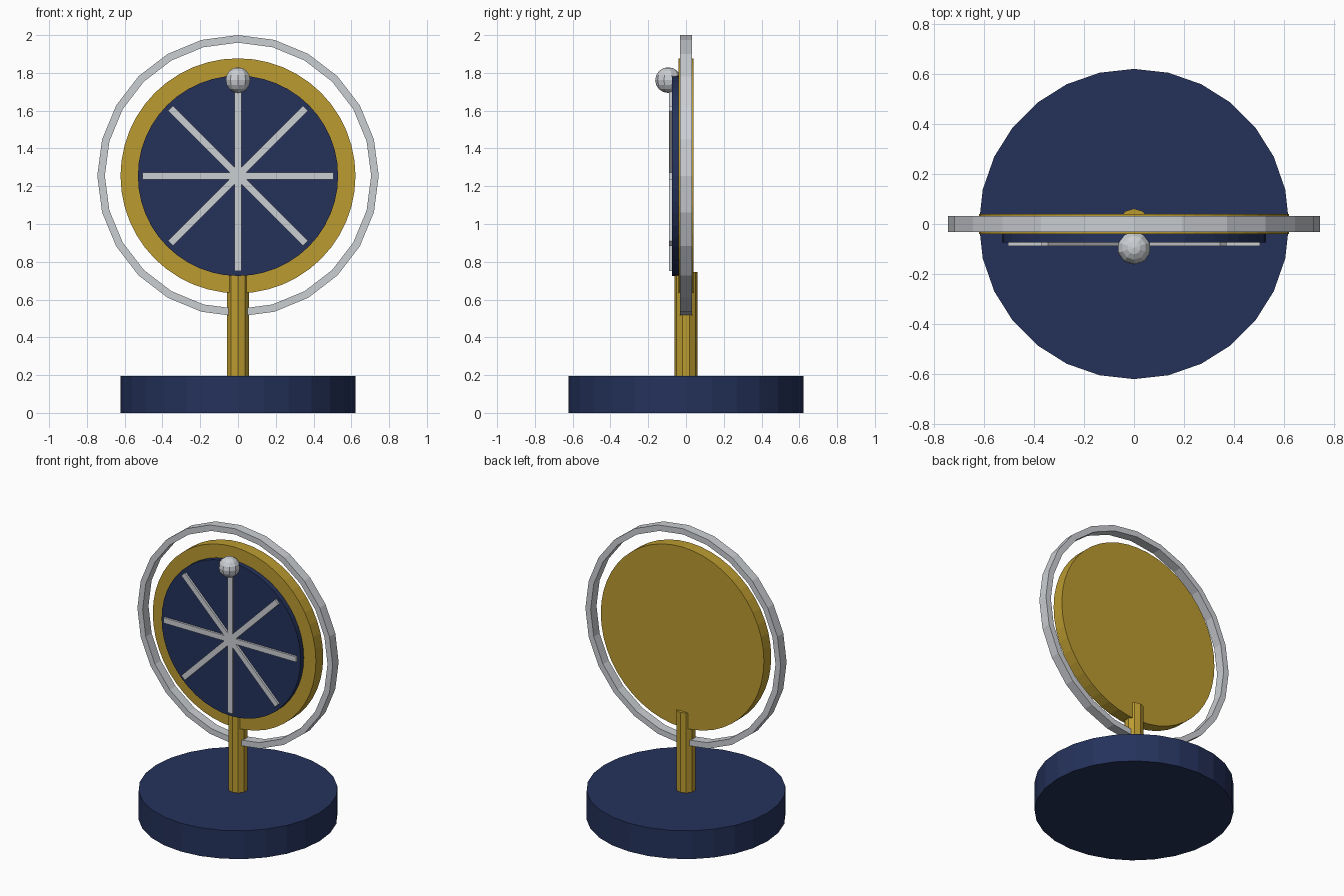
import bpy, math
from mathutils import Matrix

# Remove the default object
cube = bpy.data.objects.get("Cube")
if cube:
    bpy.data.objects.remove(cube, do_unlink=True)


def material(name, rgb):
    m = bpy.data.materials.new(name)
    m.use_nodes = True
    m.diffuse_color = (*rgb, 1)
    m.node_tree.nodes["Principled BSDF"].inputs["Base Color"].default_value = (*rgb, 1)
    return m


navy = material("navy", (0.018, 0.032, 0.105))
gold = material("gold", (0.50, 0.33, 0.03))
silver = material("silver", (0.60, 0.62, 0.65))
HUB = 1.255  # height of the dial centre
UPRIGHT = math.pi / 2


def finish(name, mat):
    obj = bpy.context.object
    obj.name = name
    obj.data.materials.append(mat)
    return obj


def cylinder(name, mat, radius, depth, location, sides, tilt=0):
    bpy.ops.mesh.primitive_cylinder_add(vertices=sides, radius=radius, depth=depth,
                                        location=location, rotation=(tilt, 0, 0))
    return finish(name, mat)


# Stand
cylinder("base", navy, 0.622, 0.195, (0, 0, 0.0975), 28)
cylinder("post", gold, 0.062, 0.55, (0, 0, 0.47), 10)

# Dial
cylinder("dial_body", gold, 0.622, 0.08, (0, 0, HUB), 48, UPRIGHT)
cylinder("dial_face", navy, 0.53, 0.04, (0, -0.055, HUB), 48, UPRIGHT)

# Four crossing bars form the eight spokes
for i in range(4):
    bpy.ops.mesh.primitive_cube_add(size=1, location=(0, -0.08, HUB),
                                    rotation=(0, i * math.pi / 4, 0))
    bar = finish(f"spoke_bar_{i + 1}", silver)
    bar.data.transform(Matrix.Diagonal((1.01, 0.018, 0.037, 1)))

# Ball at the top spoke
bpy.ops.mesh.primitive_uv_sphere_add(segments=10, ring_count=8, radius=0.068,
                                     location=(0, -0.095, 1.762))
finish("top_ball", silver)

# Flat hoop around the dial, a rectangular section swept round
SIDES = 24
section = [(0.705, -0.032), (0.745, -0.032), (0.745, 0.032), (0.705, 0.032)]
verts, faces = [], []
for i in range(SIDES):
    a = math.tau * i / SIDES
    verts += [(r * math.cos(a), y, r * math.sin(a)) for r, y in section]
    for k in range(4):
        j, n = (i + 1) % SIDES, (k + 1) % 4
        faces.append((i * 4 + k, i * 4 + n, j * 4 + n, j * 4 + k))
mesh = bpy.data.meshes.new("outer_hoop")
mesh.from_pydata(verts, [], faces)
mesh.materials.append(silver)
hoop = bpy.data.objects.new("outer_hoop", mesh)
hoop.location.z = HUB
bpy.context.collection.objects.link(hoop)
